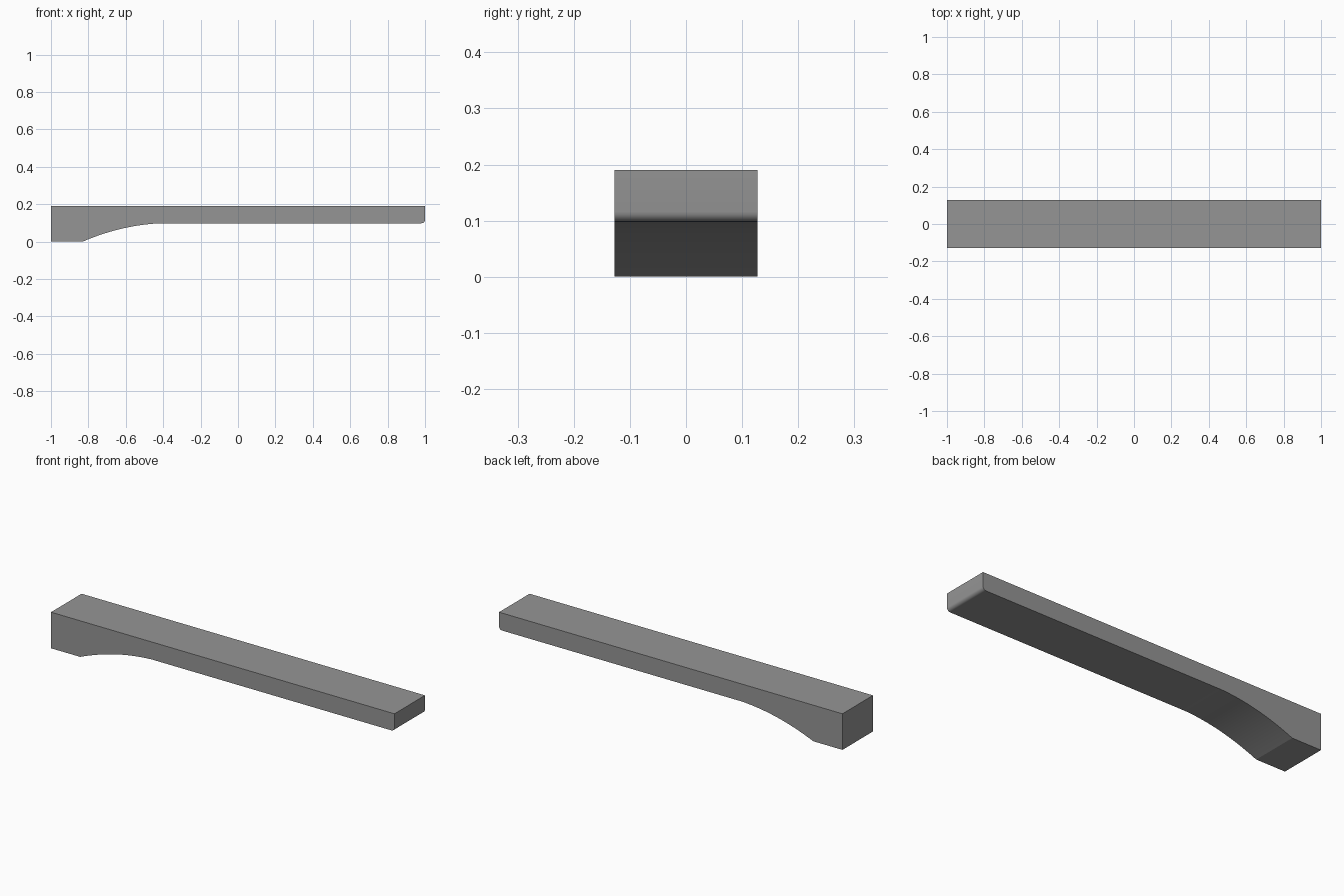
import bpy, bmesh, math

if "Cube" in bpy.data.objects:
    bpy.data.objects.remove(bpy.data.objects["Cube"])

HALF_W, TOP, UNDER = 0.127, 0.19, 0.098
X0, X1 = -0.83, -0.41      # ends of the curved underside
R = 0.018                  # rounded lower edge at the tip

# Side profile: block foot, curved underside, long bar, rounded tip edge
profile = [(-1, TOP), (-1, 0)]
N = 20
for i in range(N + 1):
    x = X0 + (X1 - X0) * i / N
    z = UNDER * i / N + 0.46 * (x - X0) * (X1 - x)
    profile.append((x, z))
for i in range(7):
    a = math.radians(-90 + 15 * i)
    profile.append((1 - R + R * math.cos(a), UNDER + R + R * math.sin(a)))
profile.append((1, TOP))

# Extrude the profile across the width
bm = bmesh.new()
face = bm.faces.new([bm.verts.new((x, -HALF_W, z)) for x, z in profile])
ext = bmesh.ops.extrude_face_region(bm, geom=[face], use_keep_orig=True)
verts = [g for g in ext["geom"] if isinstance(g, bmesh.types.BMVert)]
bmesh.ops.translate(bm, verts=verts, vec=(0, 2 * HALF_W, 0))
bmesh.ops.recalc_face_normals(bm, faces=bm.faces)
mesh = bpy.data.meshes.new("arm_bar")
bm.to_mesh(mesh)
bm.free()

arm = bpy.data.objects.new("arm_bar", mesh)
bpy.context.collection.objects.link(arm)

grey = bpy.data.materials.new("mid_grey")
grey.diffuse_color = (0.3, 0.3, 0.3, 1)
grey.use_nodes = True
grey.node_tree.nodes["Principled BSDF"].inputs["Base Color"].default_value = grey.diffuse_color
mesh.materials.append(grey)

# Smooth curves, sharp corners
bpy.context.view_layer.objects.active = arm
arm.select_set(True)
bpy.ops.object.shade_smooth_by_angle(angle=math.radians(20))
